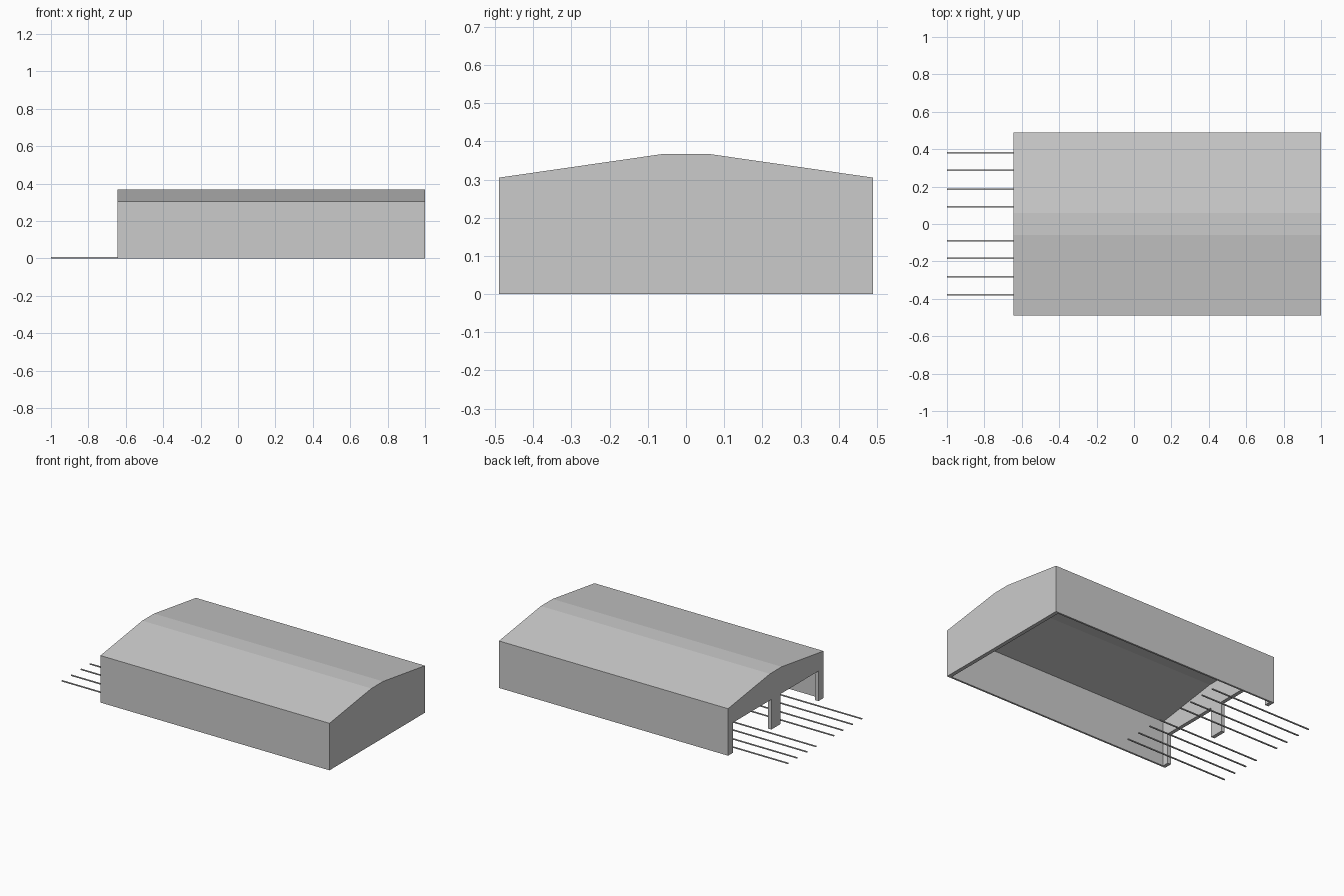
import bpy, bmesh

if "Cube" in bpy.data.objects:
    bpy.data.objects.remove(bpy.data.objects["Cube"])

X0, X1 = -0.645, 1.0          # shed ends
W, EAVE, RIDGE, FLAT = 0.49, 0.305, 0.367, 0.06
DOOR_T, END_T, SKIN = 0.024, 0.025, 0.012
DOOR_TOP = 0.195


def extrude_x(name, profile, x0, x1):
    """Extrude a closed (y, z) profile along x."""
    bm = bmesh.new()
    face = bm.faces.new([bm.verts.new((x0, y, z)) for y, z in profile])
    res = bmesh.ops.extrude_face_region(bm, geom=[face])
    moved = [v for v in res["geom"] if isinstance(v, bmesh.types.BMVert)]
    bmesh.ops.translate(bm, vec=(x1 - x0, 0, 0), verts=moved)
    bmesh.ops.recalc_face_normals(bm, faces=bm.faces)
    mesh = bpy.data.meshes.new(name)
    bm.to_mesh(mesh)
    bm.free()
    obj = bpy.data.objects.new(name, mesh)
    bpy.context.collection.objects.link(obj)
    return obj


def mirrored(half):
    """Complete a half profile (y > 0) by mirroring it across y = 0."""
    return half + [(-y, z) for y, z in reversed(half)]


outer = mirrored([(W, 0), (W, EAVE), (FLAT, RIDGE)])
inner = mirrored([(W - SKIN, 0), (W - SKIN, EAVE - SKIN), (FLAT, RIDGE - SKIN)])

# Side walls and roof as one hollow shell, open underneath
extrude_x("walls_and_roof", outer + inner[::-1], X0 + DOOR_T, X1 - END_T)

# Closed far end
extrude_x("end_wall", outer, X1 - END_T, X1)

# Entrance wall with two doorways split by a central post
door_half = [(W, EAVE), (W, 0), (W - 0.052, 0), (W - 0.052, DOOR_TOP),
             (0.046, DOOR_TOP), (0.046, 0)]
door_wall = [(FLAT, RIDGE)] + door_half
extrude_x("entrance_wall", mirrored(door_wall), X0, X0 + DOOR_T)

# Four tracks, two rails each, running through the doorways
for i, y in enumerate((-0.377, -0.282, -0.182, -0.090, 0.093, 0.185, 0.287, 0.380)):
    r = 0.004
    extrude_x(f"rail_{i + 1}", [(y - r, 0), (y + r, 0), (y + r, 0.006), (y - r, 0.006)],
              -1.0, -0.27)
